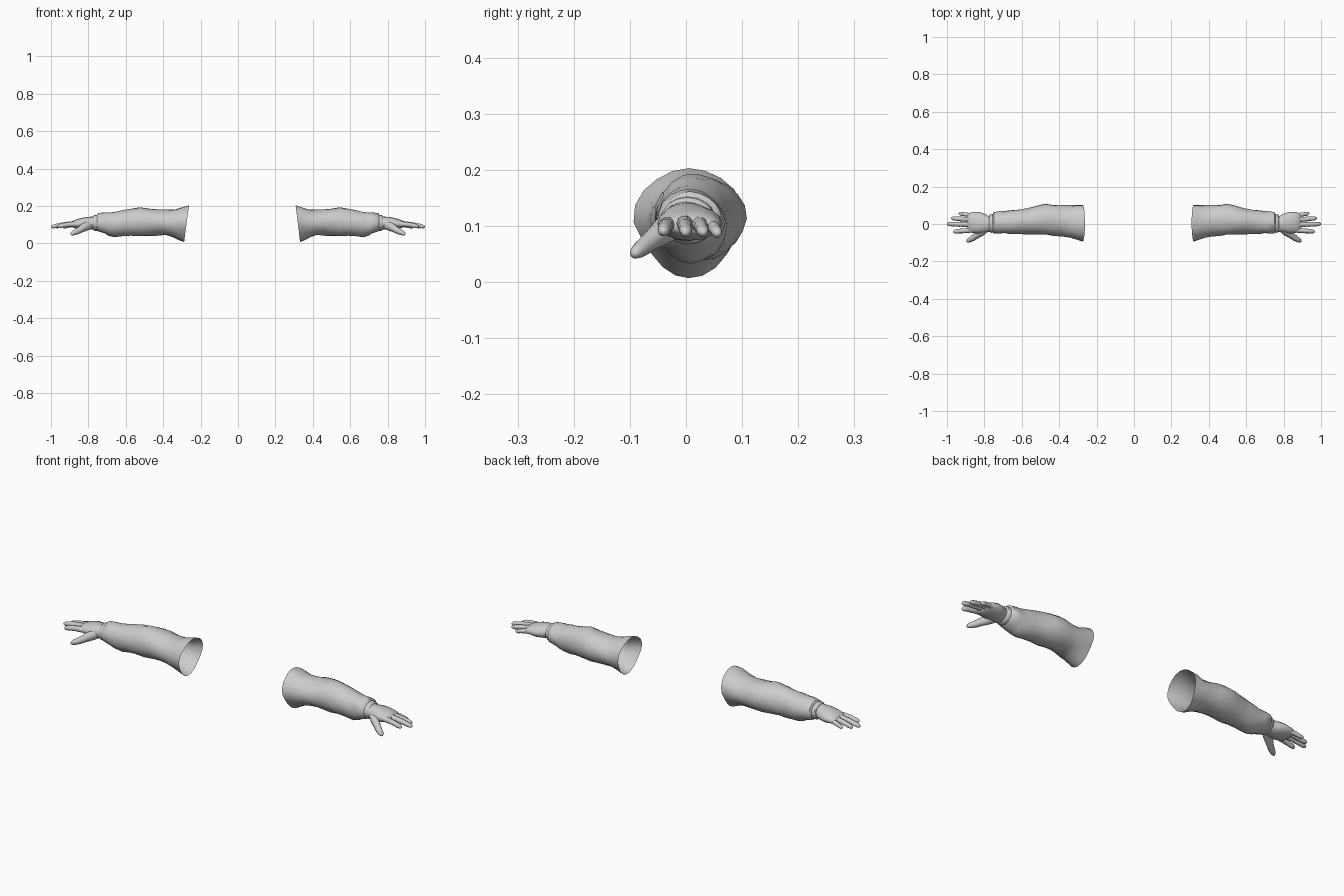
import bpy, bmesh, math
from mathutils import Vector

cube = bpy.data.objects.get("Cube")
if cube:
    bpy.data.objects.remove(cube, do_unlink=True)

grey = bpy.data.materials.new("plain grey")
grey.use_nodes = True
GREY = (0.6, 0.6, 0.6, 1)
grey.diffuse_color = GREY
grey.node_tree.nodes["Principled BSDF"].inputs["Base Color"].default_value = GREY
Z = Vector((0, 0, 1))


def loft(name, stations, side, sides=12, caps=(True, True), warp=None, angle=50):
    """Tube through stations (x, y, z, half width, half height), mirrored in x by side."""
    bm = bmesh.new()
    mids = [Vector(s[:3]) for s in stations]
    rings = []
    for i, (x, y, z, w, h) in enumerate(stations):
        t = (mids[min(i + 1, len(mids) - 1)] - mids[max(i - 1, 0)]).normalized()
        if warp:
            t = Vector((1, 0, 0))
        across = Z.cross(t).normalized()
        up = t.cross(across)
        ring = []
        for j in range(sides):
            a = math.tau * j / sides
            p = mids[i] + across * w * math.cos(a) + up * h * math.sin(a)
            if warp:
                p = warp(p, mids[i], a)
            ring.append(bm.verts.new((p.x * side, p.y, p.z)))
        rings.append(ring)
    for r, q in zip(rings, rings[1:]):
        for j in range(sides):
            k = (j + 1) % sides
            bm.faces.new((r[j], r[k], q[k], q[j]))
    if caps[0]:
        bm.faces.new(rings[0][::-1])
    if caps[1]:
        bm.faces.new(rings[-1])
    if side < 0:
        bmesh.ops.reverse_faces(bm, faces=bm.faces)
    mesh = bpy.data.meshes.new(name)
    bm.to_mesh(mesh)
    bm.free()
    mesh.materials.append(grey)
    ob = bpy.data.objects.new(name, mesh)
    bpy.context.collection.objects.link(ob)
    bpy.ops.object.select_all(action="DESELECT")
    ob.select_set(True)
    bpy.context.view_layer.objects.active = ob
    bpy.ops.object.shade_smooth_by_angle(angle=math.radians(angle))
    return ob


# Sleeve outline: x, front y, back y, bottom z, top z
OUTLINE = [
    (0.32, -0.092, 0.102, 0.008, 0.204), (0.345, -0.085, 0.101, 0.018, 0.197),
    (0.38, -0.076, 0.099, 0.033, 0.182), (0.42, -0.066, 0.101, 0.043, 0.179),
    (0.46, -0.061, 0.104, 0.042, 0.183), (0.50, -0.057, 0.107, 0.040, 0.187),
    (0.545, -0.056, 0.096, 0.038, 0.192), (0.59, -0.055, 0.084, 0.040, 0.184),
    (0.63, -0.053, 0.078, 0.038, 0.177), (0.67, -0.054, 0.073, 0.035, 0.170),
    (0.70, -0.050, 0.067, 0.042, 0.165), (0.715, -0.053, 0.068, 0.052, 0.165),
    (0.75, -0.050, 0.064, 0.063, 0.160), (0.756, -0.043, 0.054, 0.070, 0.150),
]


def drape(p, mid, a):
    """Cloth folds, a pointed lower hem and a slanted opening."""
    opening = max(0, (0.44 - mid.x) / 0.12)
    fold = 1 + 0.025 * math.sin(3 * a + 38 * mid.x) + 0.015 * math.sin(5 * a - 60 * mid.x)
    q = mid + (p - mid) * fold
    q.y -= (q.y - mid.y) * 0.22 * opening * max(0, -math.sin(a))
    q.x += 0.012 * opening * -math.sin(a)
    q.z = max(q.z, 0.0)
    return q


# Fingers: base, tip, radius
FINGERS = {
    "index_finger": ((0.855, -0.031, 0.103), (0.967, -0.041, 0.089), 0.0135),
    "middle_finger": ((0.86, -0.003, 0.106), (1.0, 0.0, 0.087), 0.0138),
    "ring_finger": ((0.86, 0.022, 0.104), (0.978, 0.031, 0.087), 0.0132),
    "little_finger": ((0.85, 0.043, 0.100), (0.937, 0.057, 0.085), 0.0118),
}
# Finger shape: share of length, share of radius, with a swell at each joint
KNUCKLES = [(0, 1), (0.25, 1.05), (0.45, 0.93), (0.55, 0.98), (0.72, 0.85),
            (0.8, 0.88), (0.93, 0.72), (0.98, 0.45), (1, 0.15)]

for label, side, hem in (("left", 1, 0.32), ("right", -1, 0.275)):
    # Sleeve, open at the upper end
    rows = []
    for x, f, b, lo, hi in OUTLINE:
        rows.append((x, (f + b) / 2, (lo + hi) / 2, (b - f) / 2, (hi - lo) / 2))
    sleeve = loft(label + "_sleeve", rows, side, 20, (False, False), drape)
    stretch = (0.756 - hem) / (0.756 - 0.32)
    for v in sleeve.data.vertices:
        v.co.x = side * (0.756 - (0.756 - abs(v.co.x)) * stretch)

    # Cuff band at the wrist
    loft(label + "_cuff", [(0.735, 0.004, 0.11, 0.044, 0.038), (0.745, 0.004, 0.11, 0.05, 0.043),
                           (0.768, 0.002, 0.109, 0.049, 0.042), (0.775, 0.002, 0.109, 0.043, 0.036)],
         side, 16)

    # Palm and wrist
    loft(label + "_palm", [(0.74, 0, 0.110, 0.041, 0.035), (0.78, 0, 0.108, 0.043, 0.035),
                           (0.805, 0.003, 0.107, 0.052, 0.034), (0.835, 0.007, 0.105, 0.058, 0.031),
                           (0.865, 0.008, 0.103, 0.055, 0.024), (0.885, 0.008, 0.101, 0.050, 0.017),
                           (0.892, 0.008, 0.100, 0.042, 0.010)], side, 16)

    # Fingers
    for name, (base, tip, r) in FINGERS.items():
        b, t = Vector(base), Vector(tip)
        path = []
        for share, fat in KNUCKLES:
            p = b.lerp(t, share) + Z * 0.004 * math.sin(math.pi * share)
            path.append((*p, r * fat, r * fat))
        loft(label + "_" + name, path, side, 10)

    # Thumb
    loft(label + "_thumb", [(0.785, -0.018, 0.103, 0.020, 0.024), (0.815, -0.042, 0.090, 0.022, 0.024),
                            (0.842, -0.062, 0.074, 0.017, 0.018), (0.862, -0.076, 0.063, 0.016, 0.016),
                            (0.880, -0.086, 0.055, 0.013, 0.013), (0.890, -0.092, 0.050, 0.009, 0.009),
                            (0.894, -0.094, 0.048, 0.003, 0.003)], side, 10)
